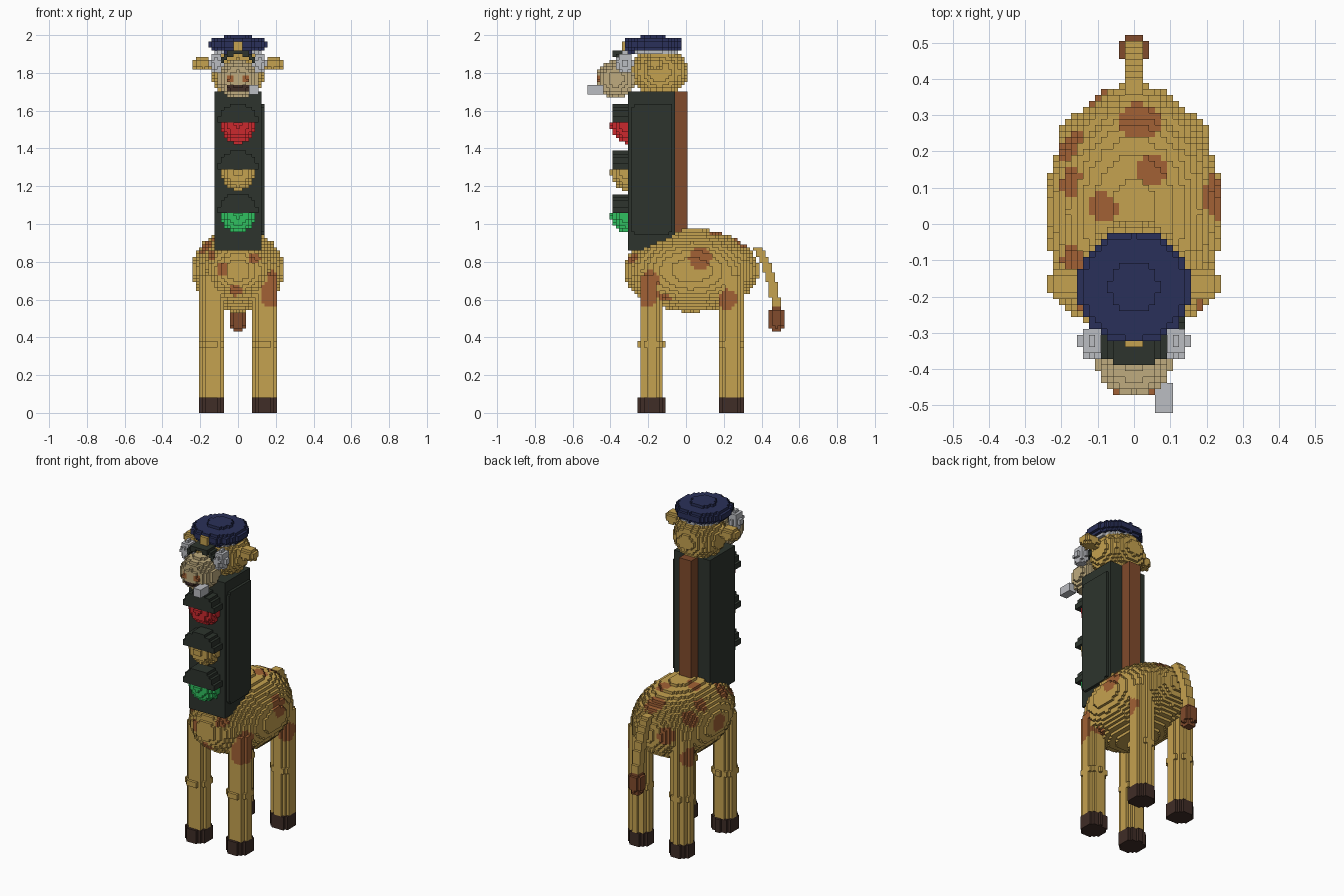
import bpy
import bmesh
import math
from mathutils import Vector

if "Cube" in bpy.data.objects:
    bpy.data.objects.remove(bpy.data.objects["Cube"], do_unlink=True)

V = 2 / 121  # size of one block

COLOURS = {
    "yellow_coat": (0.56, 0.36, 0.08),
    "rust_spot": (0.36, 0.12, 0.035),
    "brown_hair": (0.22, 0.07, 0.025),
    "dark_casing": (0.026, 0.034, 0.026),
    "navy_cloth": (0.023, 0.03, 0.1),
    "hoof_brown": (0.05, 0.026, 0.02),
    "red_lens": (0.6, 0.022, 0.027),
    "green_lens": (0.03, 0.53, 0.115),
    "cream_muzzle": (0.52, 0.41, 0.21),
    "silver": (0.5, 0.51, 0.54),
}
NAMES = list(COLOURS)
MATS = []
for label, rgb in COLOURS.items():
    m = bpy.data.materials.new(label)
    m.use_nodes = True
    m.diffuse_color = (*rgb, 1)
    bsdf = m.node_tree.nodes["Principled BSDF"]
    bsdf.inputs["Base Color"].default_value = (*rgb, 1)
    bsdf.inputs["Roughness"].default_value = 0.8
    MATS.append(m)

cells = {}  # block index -> (part name, colour name)


# Shapes are (low corner, high corner, inside test)
def box(lo, hi, test=lambda x, y, z: True):
    return lo, hi, test


def ellipsoid(c, r):
    lo = [a - b for a, b in zip(c, r)]
    hi = [a + b for a, b in zip(c, r)]
    return lo, hi, lambda *p: sum(((a - b) / s) ** 2 for a, b, s in zip(p, c, r)) <= 1


def disc(x0, y0, r, z0, z1):
    return ((x0 - r, y0 - r, z0), (x0 + r, y0 + r, z1),
            lambda x, y, z: math.hypot(x - x0, y - y0) <= r)


def fill(name, shape, paint):
    """Claim every block whose centre lies in the shape."""
    lo, hi, test = shape
    shift = (0, 0, 0.5)
    spans = [range(math.ceil(a / V - s), math.floor(b / V - s) + 1)
             for a, b, s in zip(lo, hi, shift)]
    for i in spans[0]:
        for j in spans[1]:
            for k in spans[2]:
                p = (i * V, j * V, (k + 0.5) * V)
                if p[2] > 0 and test(*p):
                    cells[i, j, k] = (name, paint(*p) if callable(paint) else paint)


# Coat with round spots
SPOTS = [
    (0.015, 0.285, 0.9, 0.058), (0.05, 0.15, 0.95, 0.042), (-0.085, 0.045, 0.95, 0.042),
    (-0.18, 0.215, 0.84, 0.05), (-0.175, 0.115, 0.88, 0.04), (0.22, 0.075, 0.82, 0.06),
    (-0.16, -0.11, 0.88, 0.05), (0.09, -0.28, 0.82, 0.035), (-0.08, -0.29, 0.76, 0.035),
    (-0.015, -0.28, 0.64, 0.04), (0.19, 0.215, 0.6, 0.055), (0.15, -0.11, 0.61, 0.03),
    (0.19, -0.22, 0.63, 0.075), (0.18, -0.19, 0.71, 0.05), (-0.2, 0.24, 0.62, 0.06),
    (-0.165, -0.24, 0.85, 0.05), (-0.23, 0.02, 0.76, 0.055), (-0.1, 0.33, 0.76, 0.05),
]


def coat(x, y, z):
    for sx, sy, sz, r in SPOTS:
        if math.dist((x, y, z), (sx, sy, sz)) < r:
            return "rust_spot"
    return "yellow_coat"


# Body and legs
fill("body", ellipsoid((0, 0.03, 0.755), (0.243, 0.357, 0.22)), coat)
for side, sx in (("left", 0.143), ("right", -0.14)):
    for end, sy in (("front", -0.185), ("hind", 0.238)):
        leg = f"{side}_{end}_leg"
        fill(leg, disc(sx, sy, 0.062, 0, 0.73), coat)
        fill(leg, disc(sx, sy, 0.07, 0.34, 0.38), "yellow_coat")
        fill(f"{side}_{end}_hoof", disc(sx, sy, 0.07, 0, 0.08), "hoof_brown")


# Tail with a tuft
def tail_curve(x, y, z):
    return abs(y - 0.475 + 0.95 * (z - 0.55) ** 2) < 0.025


fill("tail", box((-0.024, 0.34, 0.53), (0.024, 0.5, 0.88), tail_curve), "yellow_coat")
fill("tail_tuft", ellipsoid((0, 0.478, 0.5), (0.045, 0.045, 0.075)), "brown_hair")


# Signal casing that forms the neck, with a mane down the back
def above_slope(x, y, z):
    return z > 0.855 + max(0, y + 0.25) * 0.45


def rounded_panel(x, y, z):
    dy, dz = abs(y + 0.18) - 0.07, abs(z - 1.29) - 0.31
    return math.hypot(max(dy, 0), max(dz, 0)) < 0.04


fill("neck_casing", box((-0.125, -0.31, 0.85), (0.125, -0.06, 1.7), above_slope), "dark_casing")
fill("casing_panel", box((0.125, -0.3, 0.9), (0.14, -0.06, 1.66), rounded_panel), "dark_casing")
fill("mane", box((-0.035, -0.06, 0.94), (0.035, 0.0, 1.7)), "brown_hair")

# Three lamps: lower half lens under a half-round hood
for label, zc, paint in (("red", 1.535, "red_lens"), ("amber", 1.285, "yellow_coat"),
                         ("green", 1.06, "green_lens")):
    lo, hi, ball = ellipsoid((0, -0.31, zc), (0.095, 0.09, 0.108))
    fill(f"{label}_lens", (lo, (hi[0], -0.31, zc), ball), paint)
    fill(f"{label}_hood", box((-0.11, -0.39, zc), (0.11, -0.31, zc + 0.104),
                              lambda x, y, z: math.hypot(x, z - zc) < 0.104), "dark_casing")


# Head, ears and muzzle
def face(x, y, z):
    if y < -0.4 and abs(z - 1.722) < 0.012 and abs(x) < 0.05:
        return "hoof_brown"
    if math.dist((abs(x), y, z), (0.045, -0.46, 1.77)) < 0.018:
        return "rust_spot"
    return "cream_muzzle"


lo, hi, skull = ellipsoid((0, -0.14, 1.805), (0.145, 0.15, 0.13))
fill("head", ((lo[0], lo[1], 1.695), hi, skull), "yellow_coat")
fill("muzzle", ellipsoid((0, -0.37, 1.765), (0.108, 0.105, 0.1)), face)
for side, s in (("left", 1), ("right", -1)):
    fill(f"{side}_ear", ellipsoid((s * 0.19, -0.165, 1.85), (0.055, 0.045, 0.036)), "yellow_coat")
    fill(f"{side}_ear", ellipsoid((s * 0.14, -0.16, 1.845), (0.05, 0.03, 0.025)), "yellow_coat")
    fill(f"{side}_eye", ellipsoid((s * 0.115, -0.325, 1.855), (0.036, 0.045, 0.06)), "silver")

# Whistle
fill("whistle", box((0.058, -0.52, 1.685), (0.107, -0.43, 1.735)), "silver")


# Cap: band, drooping visor, stepped crown and badge
def band_paint(x, y, z):
    return "navy_cloth" if y < -0.27 else "silver"


def visor_curve(x, y, z):
    return abs(z - 1.912 + 6 * x * x) < 0.014 and math.hypot(x, y + 0.26) < 0.135


fill("visor", box((-0.1, -0.39, 1.83), (0.1, -0.3, 1.925), visor_curve), "dark_casing")
fill("cap_band", disc(0, -0.175, 0.128, 1.905, 1.94), band_paint)
fill("cap_crown", disc(0, -0.175, 0.142, 1.92, 1.94),
     lambda x, y, z: "navy_cloth")
fill("cap_crown", disc(0, -0.175, 0.157, 1.937, 1.968), "navy_cloth")
fill("cap_crown", disc(0, -0.175, 0.142, 1.968, 1.985), "navy_cloth")
fill("cap_top", disc(0, -0.175, 0.07, 1.98, 2.0), "navy_cloth")
fill("cap_badge", box((-0.03, -0.345, 1.92), (0.03, -0.325, 1.965),
                      lambda x, y, z: abs(x) + abs(z - 1.94) < 0.04), "yellow_coat")

# Turn the blocks of each part into an outer skin
DIRS = [Vector(d) for d in ((1, 0, 0), (-1, 0, 0), (0, 1, 0), (0, -1, 0), (0, 0, 1), (0, 0, -1))]
parts = {}
for cell, (name, paint) in cells.items():
    parts.setdefault(name, []).append((cell, paint))

for name, blocks in parts.items():
    bm = bmesh.new()
    corners = {}

    def corner(p):
        key = tuple(round(2 * c) for c in p)
        if key not in corners:
            corners[key] = bm.verts.new((p[0] * V, p[1] * V, (p[2] + 0.5) * V))
        return corners[key]

    used = []
    for cell, paint in blocks:
        centre = Vector(cell)
        for d in DIRS:
            if tuple(int(c) for c in centre + d) in cells:
                continue
            u = Vector((d.y, d.z, d.x))
            w = d.cross(u)
            quad = [centre + (d + a * u + b * w) / 2
                    for a, b in ((-1, -1), (1, -1), (1, 1), (-1, 1))]
            f = bm.faces.new([corner(p) for p in quad])
            if paint not in used:
                used.append(paint)
            f.material_index = used.index(paint)
    mesh = bpy.data.meshes.new(name)
    bm.to_mesh(mesh)
    bm.free()
    for paint in used:
        mesh.materials.append(MATS[NAMES.index(paint)])
    bpy.context.scene.collection.objects.link(bpy.data.objects.new(name, mesh))
